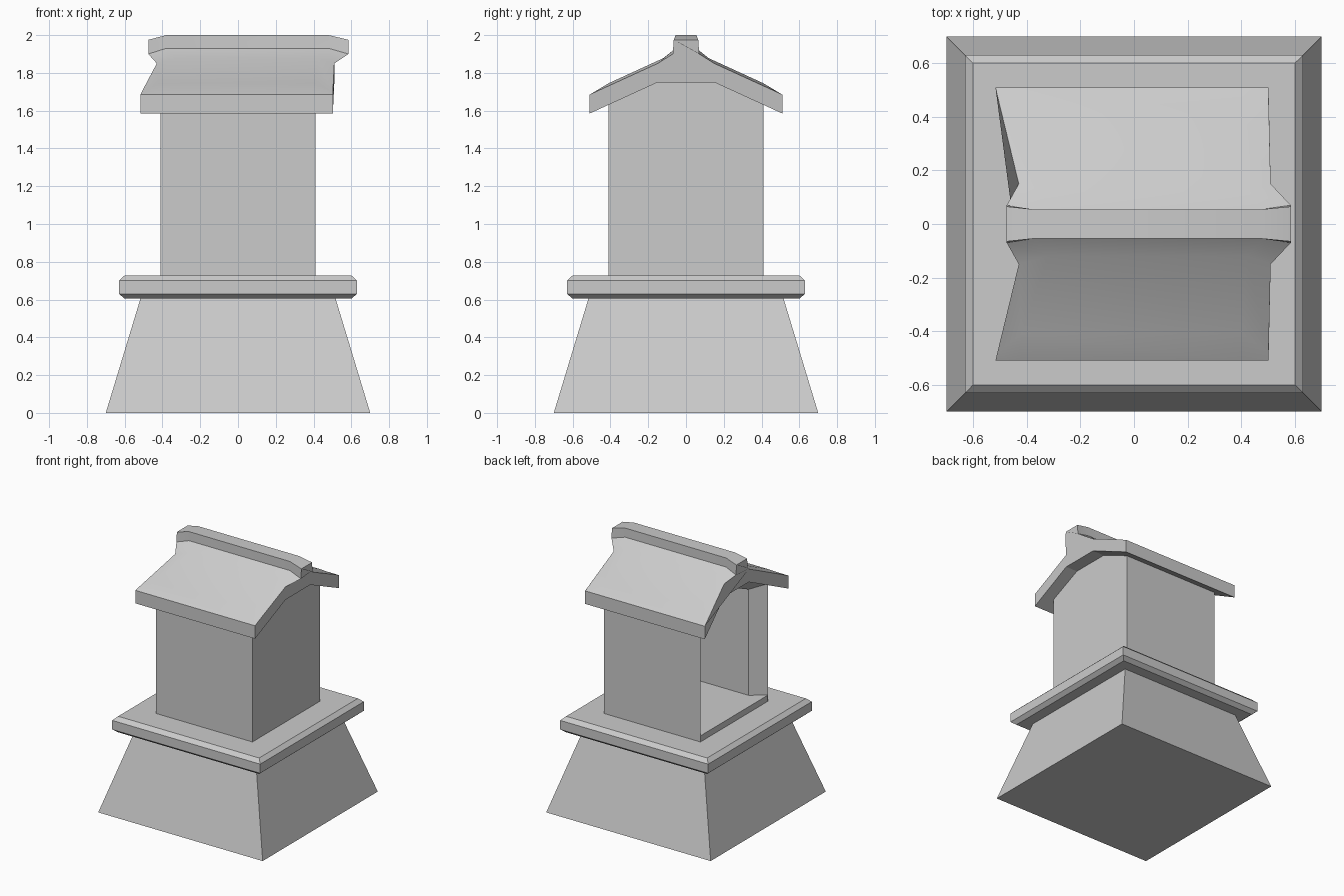
import bpy, bmesh

if "Cube" in bpy.data.objects:
    bpy.data.objects.remove(bpy.data.objects["Cube"])


def loft(name, rings, cap_start=True, cap_end=True, smooth=None):
    """Bridge a list of equal-length point rings into one mesh object."""
    bm = bmesh.new()
    vr = [[bm.verts.new(p) for p in r] for r in rings]
    n = len(rings[0])
    for a, b in zip(vr, vr[1:]):
        for i in range(n):
            j = (i + 1) % n
            bm.faces.new((a[i], a[j], b[j], b[i]))
    if cap_start:
        bm.faces.new(vr[0][::-1])
    if cap_end:
        bm.faces.new(vr[-1])
    bmesh.ops.recalc_face_normals(bm, faces=bm.faces)
    me = bpy.data.meshes.new(name)
    bm.to_mesh(me)
    bm.free()
    ob = bpy.data.objects.new(name, me)
    bpy.context.collection.objects.link(ob)
    if smooth:
        bpy.ops.object.select_all(action='DESELECT')
        ob.select_set(True)
        bpy.context.view_layer.objects.active = ob
        bpy.ops.object.shade_smooth_by_angle(angle=smooth)
    return ob


def square(h, z):
    return [(-h, -h, z), (h, -h, z), (h, h, z), (-h, h, z)]


def mirrored(half):
    """Half section of (x, y, z) points with y > 0, closed over to -y."""
    return half + [(x, -y, z) for x, y, z in reversed(half)]


# tapered pedestal and bevelled slab
loft("pedestal", [square(0.70, 0), square(0.515, 0.61)])
loft("slab", [square(0.60, 0.605), square(0.63, 0.63),
              square(0.63, 0.70), square(0.60, 0.728)])


# hollow chamber, open on the left, with splayed jambs
def wall(x, y, z0, z1, z2):
    return mirrored([(x, y, z0), (x, y, z1), (x, 0.15, z2)])


loft("chamber", [wall(0.41, 0.41, 0.72, 1.632, 1.752),
                 wall(-0.41, 0.41, 0.72, 1.632, 1.752),
                 wall(-0.30, 0.33, 0.72, 1.59, 1.67),
                 wall(0.33, 0.33, 0.72, 1.59, 1.67)])

# raised floor inside the chamber
loft("chamber_floor", [[(x, y, z) for x, y in
                        ((-0.41, -0.408), (0.40, -0.408), (0.40, 0.408), (-0.41, 0.408))]
                       for z in (0.722, 0.775)])


# roof with upturned ridge: end and inner cross sections as (y, z)
end = [(0.15, 1.75), (0.51, 1.585), (0.51, 1.685), (0.15, 1.85), (0.07, 1.90), (0.065, 1.975)]
inner = [(0.15, 1.75), (0.51, 1.585), (0.51, 1.685), (0.41, 1.745),
         (0.12, 1.878), (0.055, 1.93), (0.055, 2.0)]
end.insert(3, (0.48, 1.699))


def section(prof, xs):
    return mirrored([(x, y, z) for x, (y, z) in zip(xs, prof)])


loft("roof", [
    section(end, (-0.43, -0.517, -0.517, -0.51, -0.43, -0.475, -0.475)),
    section(inner, (-0.40, -0.42, -0.42, -0.42, -0.32, -0.38, -0.38)),
    section(inner, (0.40, 0.405, 0.405, 0.405, 0.42, 0.48, 0.48)),
    section(end, (0.51, 0.502, 0.502, 0.502, 0.51, 0.585, 0.585)),
], smooth=0.35)
